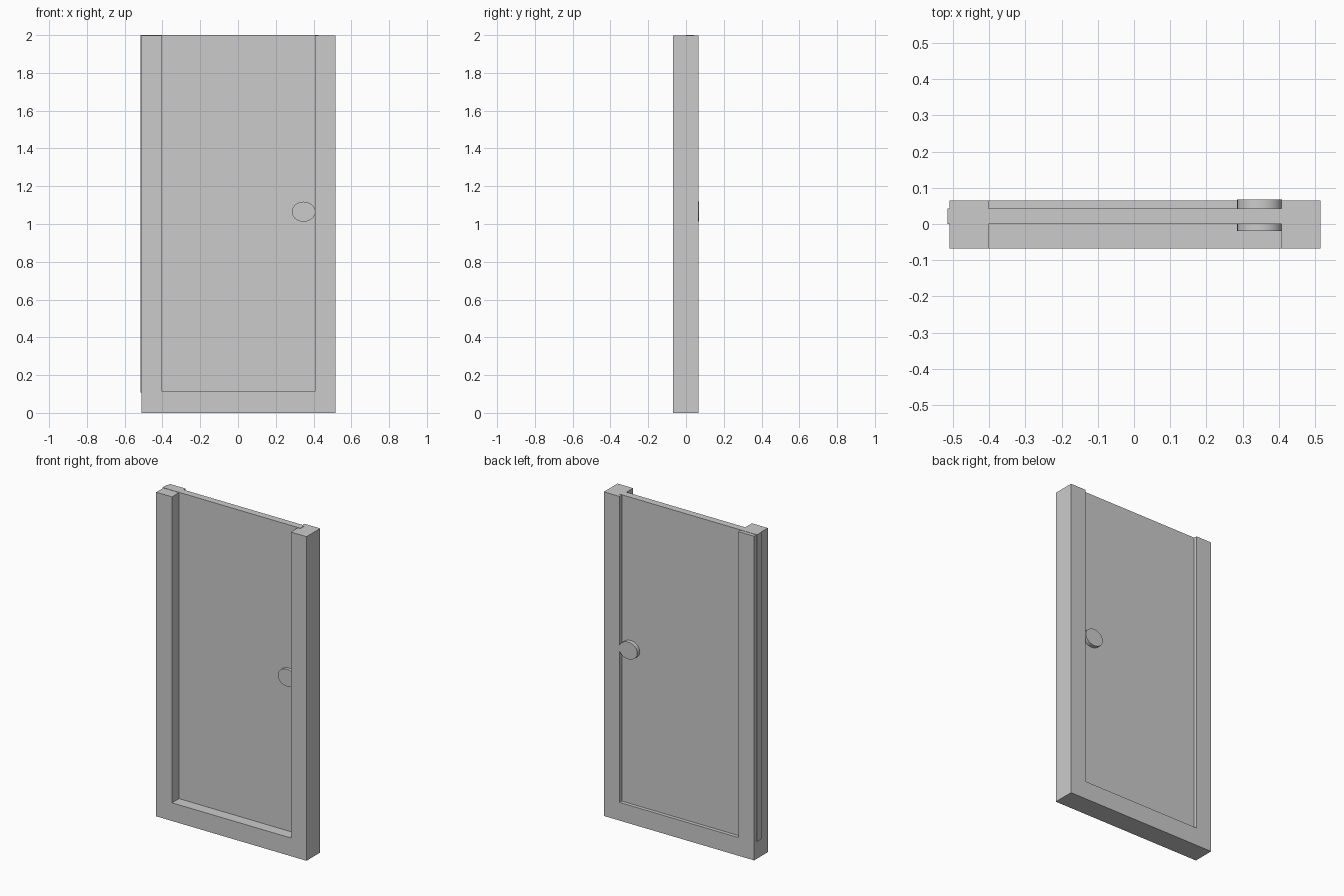
import bpy
import bmesh
import math
from mathutils import Matrix

cube = bpy.data.objects.get("Cube")
if cube:
    bpy.data.objects.remove(cube, do_unlink=True)

grey = bpy.data.materials.new("plain_grey")
grey.use_nodes = True
colour = (0.6, 0.6, 0.6, 1)
grey.diffuse_color = colour
grey.node_tree.nodes["Principled BSDF"].inputs["Base Color"].default_value = colour


def add_object(name, bm):
    bmesh.ops.recalc_face_normals(bm, faces=bm.faces)
    mesh = bpy.data.meshes.new(name)
    bm.to_mesh(mesh)
    bm.free()
    mesh.materials.append(grey)
    obj = bpy.data.objects.new(name, mesh)
    bpy.context.collection.objects.link(obj)
    return obj


def extrude_profile(name, points, front, back):
    """Extrude an x-z outline from front to back along y."""
    bm = bmesh.new()
    face = bm.faces.new([bm.verts.new((x, front, z)) for x, z in points])
    result = bmesh.ops.extrude_face_region(bm, geom=[face])
    moved = [v for v in result["geom"] if isinstance(v, bmesh.types.BMVert)]
    bmesh.ops.translate(bm, verts=moved, vec=(0, back - front, 0))
    return add_object(name, bm)


# U-shaped frame: two stiles joined by a sill
top, sill = 1.998, 0.112
extrude_profile("door_frame", [
    (-0.51, 0), (0.515, 0), (0.515, top), (0.408, top),
    (0.408, sill), (-0.402, sill), (-0.402, top), (-0.51, top),
], -0.068, 0.065)

# Door panel, let into the right stile and showing through the left one
extrude_profile("door_panel", [
    (-0.515, 0.108), (0.425, 0.108), (0.425, 2), (-0.515, 2),
], 0, 0.043)

# Oval knob passing through the panel
bm = bmesh.new()
bmesh.ops.create_cone(bm, cap_ends=True, segments=32, radius1=1, radius2=1, depth=1)
bmesh.ops.transform(bm, verts=bm.verts, matrix=(
    Matrix.Translation((0.347, 0.024, 1.065))
    @ Matrix.Diagonal((0.062, 0.088, 0.053, 1))
    @ Matrix.Rotation(math.pi / 2, 4, "X")))
knob = add_object("door_knob", bm)
bpy.context.view_layer.objects.active = knob
knob.select_set(True)
bpy.ops.object.shade_smooth_by_angle(angle=math.radians(30))
